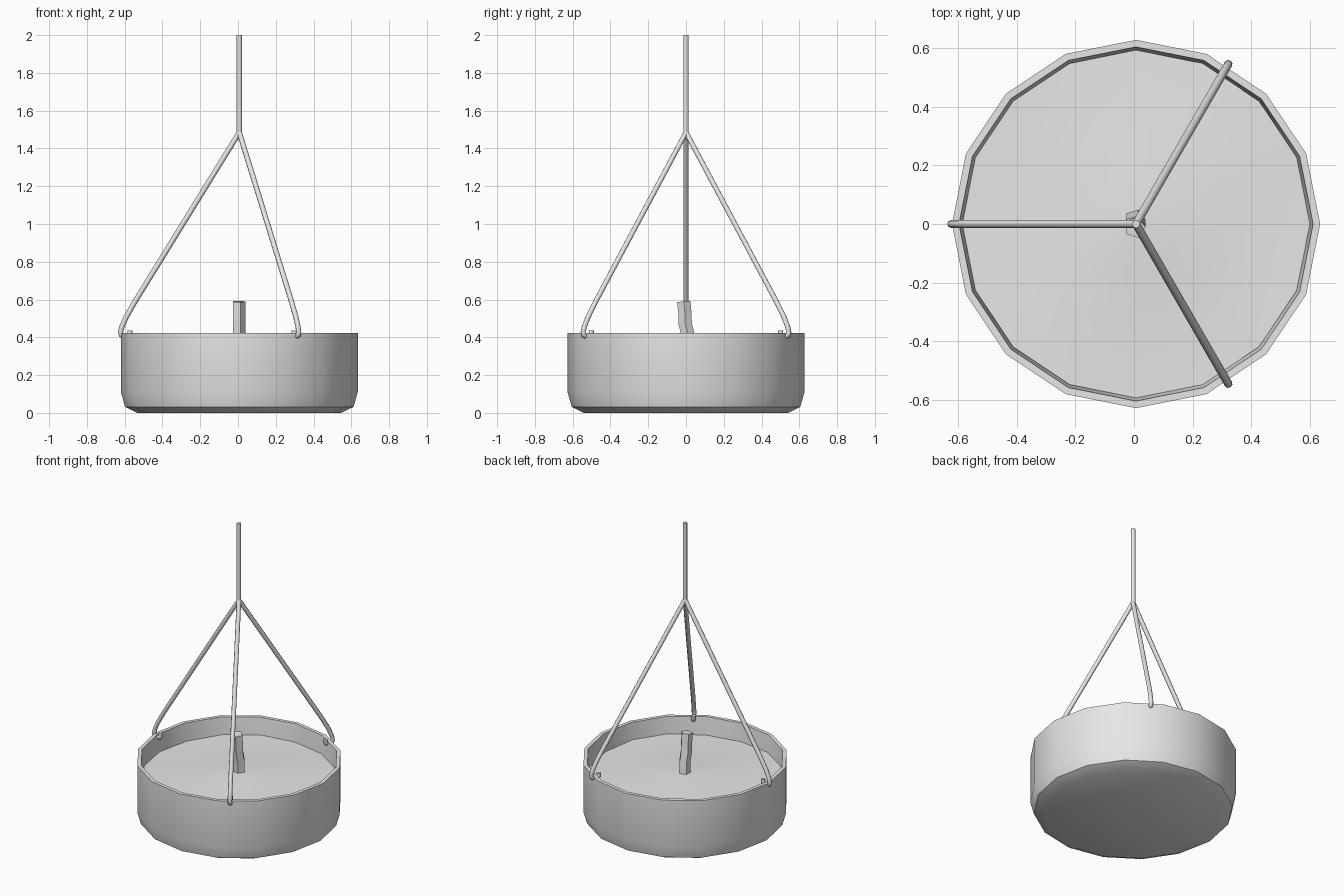
import bpy, bmesh, math
from mathutils import Vector

if "Cube" in bpy.data.objects:
    bpy.data.objects.remove(bpy.data.objects["Cube"])

CX = 0.007      # bowl axis
SIDES = 16

grey = bpy.data.materials.new("plain grey")
grey.diffuse_color = (0.8, 0.8, 0.8, 1)
grey.use_nodes = True
grey.node_tree.nodes["Principled BSDF"].inputs["Base Color"].default_value = grey.diffuse_color


def finish(name, bm, angle=30):
    bmesh.ops.recalc_face_normals(bm, faces=bm.faces)
    mesh = bpy.data.meshes.new(name)
    bm.to_mesh(mesh)
    bm.free()
    mesh.materials.append(grey)
    ob = bpy.data.objects.new(name, mesh)
    bpy.context.collection.objects.link(ob)
    bpy.ops.object.select_all(action='DESELECT')
    ob.select_set(True)
    bpy.context.view_layer.objects.active = ob
    bpy.ops.object.shade_smooth_by_angle(angle=math.radians(angle))
    return ob


def bridge(bm, a, b):
    n = len(a)
    for i in range(n):
        j = (i + 1) % n
        bm.faces.new((a[i], a[j], b[j], b[i]))


def lathe(name, profile, height=None):
    """Revolve (radius, z) points; cap the first and last rings."""
    bm = bmesh.new()
    rings = []
    for r, z in profile:
        ring = []
        for i in range(SIDES):
            t = 2 * math.pi * i / SIDES
            x, y = r * math.cos(t), r * math.sin(t)
            ring.append(bm.verts.new((CX + x, y, z + (height(x, y) if height else 0))))
        rings.append(ring)
    for a, b in zip(rings, rings[1:]):
        bridge(bm, a, b)
    bm.faces.new(rings[0])
    bm.faces.new(rings[-1])
    return finish(name, bm)


def tube(name, path, normal, radius, sides):
    """Sweep a polygon along a path lying in the plane of the given normal."""
    bm = bmesh.new()
    pts = [Vector(p) for p in path]
    normal = Vector(normal)
    rings = []
    for k, p in enumerate(pts):
        ahead = (pts[min(k + 1, len(pts) - 1)] - p).normalized()
        behind = (p - pts[max(k - 1, 0)]).normalized()
        across = (ahead + behind).normalized().cross(normal)
        rings.append([bm.verts.new(p + radius * (math.cos(t) * normal + math.sin(t) * across))
                      for t in (2 * math.pi * i / sides for i in range(sides))])
    for a, b in zip(rings, rings[1:]):
        bridge(bm, a, b)
    bm.faces.new(rings[0])
    bm.faces.new(rings[-1])
    return finish(name, bm, 65)


# Bowl: outer wall with a bevelled foot, thin rim and inner wall
lathe("bowl", [(0.54, 0.0), (0.605, 0.032), (0.627, 0.11), (0.627, 0.424),
               (0.603, 0.424), (0.592, 0.30), (0.585, 0.06)])


# Wax: gently uneven filling
def ripple(x, y):
    return 0.007 * math.sin(6 * x + 1.0) * math.cos(5 * y - 0.6)


lathe("wax", [(0.588, 0.27), (0.592, 0.31), (0.45, 0.312), (0.3, 0.317),
              (0.15, 0.322), (0.04, 0.328)], ripple)

# Wick: short bent stub
tube("wick", [(0.003, 0.012, 0.30), (0.003, 0.014, 0.40), (0.003, -0.004, 0.47),
              (0.003, -0.006, 0.53), (0.003, -0.012, 0.59)], (1, 0, 0), 0.037, 5)

# Hanging cord
tube("top_cord", [(CX, 0, 1.475), (CX, 0, 2.0)], (1, 0, 0), 0.014, 8)

# Three strands that hook through the wall
hook = [(0.0, 1.485), (0.552, 0.59), (0.60, 0.505), (0.622, 0.455), (0.629, 0.425),
        (0.624, 0.411), (0.610, 0.406), (0.588, 0.406), (0.579, 0.415), (0.579, 0.437)]
for n, deg in enumerate((60, 180, 300), 1):
    c, s = math.cos(math.radians(deg)), math.sin(math.radians(deg))
    tube(f"strand_{n}", [(CX + r * c, r * s, z) for r, z in hook], (-s, c, 0), 0.014, 8)
